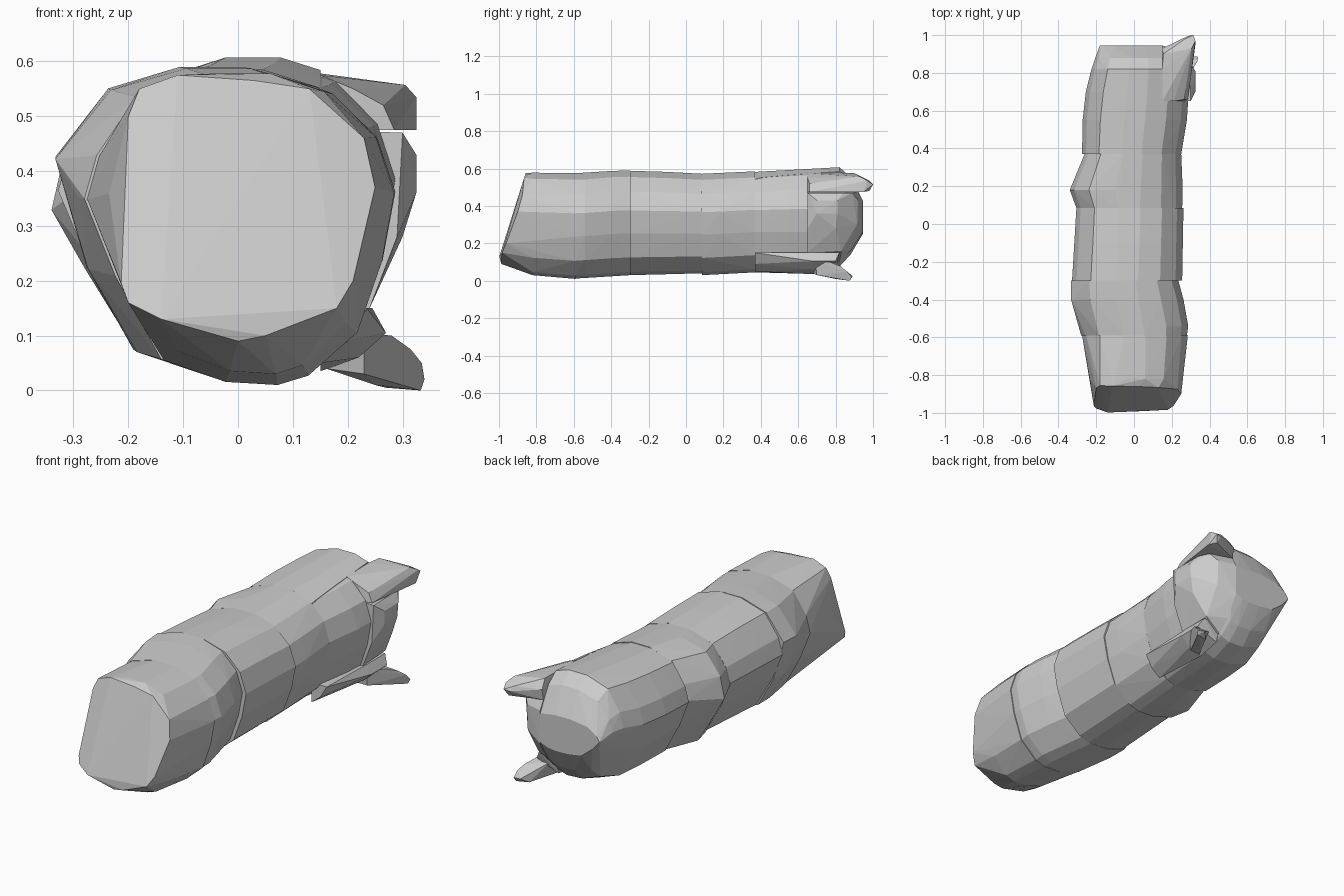
import bpy, bmesh
from mathutils import Vector

# Lopsided bark cross-section, as fractions of the ring's width and height
SECTION = [(.62, 0), (.45, .01), (.25, .08), (.1, .35), (0, .6), (.04, .74), (.17, .93),
           (.4, 1), (.6, 1), (.8, .94), (.94, .8), (1, .62), (.96, .4), (.88, .17), (.72, .03)]


def ring(y, x0, x1, z0, z1, lift=0):
    """Cross-section fitted to a box; lift moves the widest left point up or down."""
    pts = []
    for u, v in SECTION:
        z = z0 + v * (z1 - z0)
        if u == 0:
            z += lift
        pts.append(Vector((x0 + u * (x1 - x0), y, z)))
    return pts


def make_hull(bm):
    res = bmesh.ops.convex_hull(bm, input=bm.verts[:])
    junk = [g for g in set(res['geom_interior'] + res['geom_unused'])
            if isinstance(g, bmesh.types.BMVert)]
    bmesh.ops.delete(bm, geom=junk, context='VERTS')


def hull(name, pts, cuts=()):
    """Convex chunk from points, trimmed by planes (point, normal of removed side)."""
    bm = bmesh.new()
    for p in pts:
        bm.verts.new(p)
    make_hull(bm)
    for co, no in cuts:
        bmesh.ops.bisect_plane(bm, geom=bm.verts[:] + bm.edges[:] + bm.faces[:],
                               plane_co=co, plane_no=no, clear_outer=True)
        vs = [v.co.copy() for v in bm.verts]
        bm.clear()
        for p in vs:
            bm.verts.new(p)
        make_hull(bm)
    bmesh.ops.recalc_face_normals(bm, faces=bm.faces[:])
    me = bpy.data.meshes.new(name)
    bm.to_mesh(me)
    bm.free()
    ob = bpy.data.objects.new(name, me)
    bpy.context.collection.objects.link(ob)


# Front end with its slanted, slightly rounded sawn face
FACE = [(-.2, .16), (-.14, .13), (0, .09), (.05, .1), (.18, .15), (.21, .2), (.25, .37),
        (.23, .46), (.13, .55), (.03, .565), (-.11, .575), (-.18, .55), (-.2, .5), (-.213, .195)]
face = [Vector((x, -1 + abs(z - .13) * .32 + .2 * max(0, abs(x) - .13), z)) for x, z in FACE]
hull("log_front_end", face + ring(-.82, -.235, .255, .03, .578) + ring(-.59, -.275, .285, .01, .575))

# Middle trunk chunks
hull("log_chunk_1", ring(-.59, -.28, .28, .012, .575) + ring(-.54, -.29, .287, .015, .575)
     + ring(-.4, -.333, .262, .025, .587, .06) + ring(-.3, -.333, .235, .03, .59, .06))
hull("log_chunk_2", ring(-.3, -.328, .255, .03, .588) + ring(-.1, -.315, .258, .035, .582)
     + ring(.085, -.305, .262, .04, .572))
hull("log_chunk_3", ring(.085, -.305, .255, .03, .572) + ring(.18, -.34, .258, .035, .575, -.03)
     + ring(.37, -.262, .25, .045, .585))

# Rear trunk, split lengthwise where the branches grow
rear = (ring(.37, -.275, .25, .045, .582) + ring(.55, -.272, .28, .04, .592)
        + ring(.7, -.255, .29, .038, .6) + ring(.82, -.225, .28, .075, .607)
        + ring(.88, -.205, .26, .14, .555) + ring(.945, -.18, .22, .25, .43))
hull("log_rear", rear, [((.15, 0, 0), (1, 0, 0))])
hull("rear_side", rear, [((.152, 0, 0), (-1, 0, 0)), ((0, .65, 0), (0, 1, 0)),
                         ((0, 0, .15), (0, 0, -1))])

# Swelling at the foot of the branches
hull("branch_collar", [(.15, .65, .15), (.24, .65, .15), (.29, .65, .28), (.3, .65, .47),
                       (.15, .65, .475), (.325, .7, .43), (.325, .7, .36), (.325, .81, .43),
                       (.32, .81, .36), (.295, .84, .47), (.3, .8, .28), (.24, .83, .16),
                       (.15, .82, .1), (.15, .88, .16), (.15, .945, .26), (.15, .945, .43),
                       (.24, .915, .3), (.24, .92, .43), (.15, .92, .475), (.27, .89, .47)])

# Upper broken branch
hull("upper_branch", [(.15, .65, .475), (.15, .65, .575), (.21, .65, .55), (.25, .65, .475),
                      (.285, .66, .475), (.265, .66, .52), (.15, .82, .578), (.155, .9, .575),
                      (.15, .93, .53), (.15, .92, .475), (.25, .85, .475), (.31, .84, .475),
                      (.325, .95, .475), (.325, .97, .535), (.305, .93, .557),
                      (.27, .98, .535), (.285, .995, .51), (.315, 1, .515), (.3, .98, .48)])

# Lower ridge and broken stub
hull("lower_ridge", [(.15, .37, .05), (.15, .37, .15), (.235, .37, .15), (.2, .37, .09),
                     (.15, .68, .035), (.245, .68, .15), (.27, .68, .105), (.22, .68, .06),
                     (.15, .82, .15), (.245, .82, .15), (.27, .8, .105), (.15, .8, .06)])
hull("lower_branch", [(.16, .68, .04), (.17, .68, .1), (.23, .69, .105), (.23, .7, .03),
                      (.25, .8, .01), (.28, .77, .1), (.2, .8, .1), (.315, .83, .075),
                      (.335, .86, .05), (.34, .885, .02), (.333, .875, 0), (.27, .86, .005),
                      (.3, .89, .025), (.27, .86, .05)])
